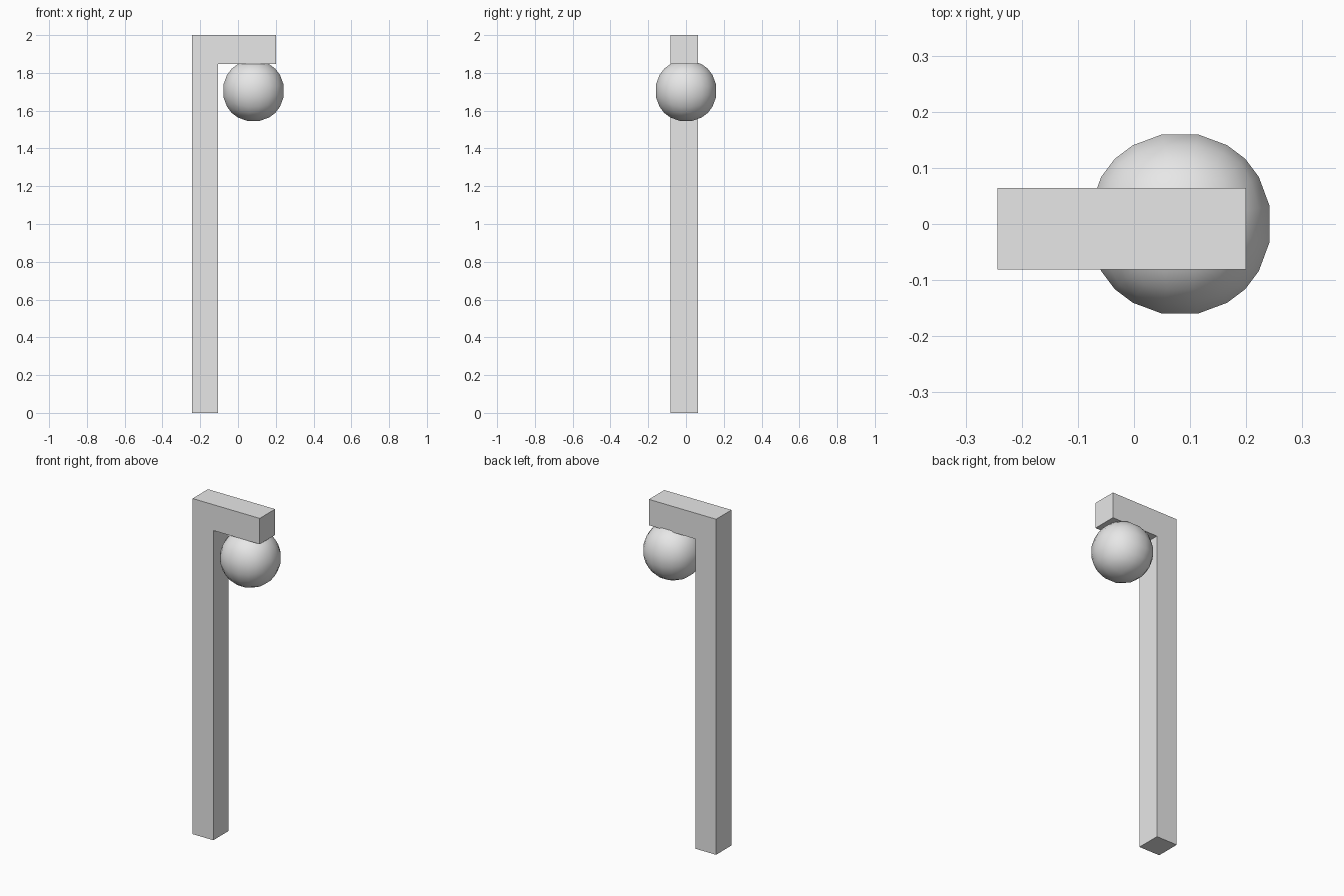
import bpy
import bmesh
from mathutils import Vector

default = bpy.data.objects.get("Cube")
if default:
    bpy.data.objects.remove(default, do_unlink=True)


def material(name, grey):
    mat = bpy.data.materials.new(name)
    mat.use_nodes = True
    colour = (grey, grey, grey, 1)
    mat.diffuse_color = colour
    mat.node_tree.nodes["Principled BSDF"].inputs["Base Color"].default_value = colour
    return mat


def add_object(name, bm, mat):
    bmesh.ops.recalc_face_normals(bm, faces=bm.faces)
    mesh = bpy.data.meshes.new(name)
    bm.to_mesh(mesh)
    bm.free()
    mesh.materials.append(mat)
    obj = bpy.data.objects.new(name, mesh)
    bpy.context.collection.objects.link(obj)
    return obj


grey = material("light grey", 0.8)

# Post with its overhanging arm: an L profile pushed through in y
LEFT, INNER, RIGHT = -0.243, -0.106, 0.2
FRONT, BACK = -0.081, 0.064
UNDERSIDE, TOP = 1.846, 2.0
outline = [(LEFT, 0), (INNER, 0), (INNER, UNDERSIDE),
           (RIGHT, UNDERSIDE), (RIGHT, TOP), (LEFT, TOP)]
bm = bmesh.new()
profile = bm.faces.new([bm.verts.new((x, FRONT, z)) for x, z in outline])
pushed = bmesh.ops.extrude_face_region(bm, geom=[profile], use_keep_orig=True)
moved = [v for v in pushed["geom"] if isinstance(v, bmesh.types.BMVert)]
bmesh.ops.translate(bm, verts=moved, vec=(0, BACK - FRONT, 0))
add_object("post_and_arm", bm, grey)

# Hanging globe: a gridded cube blown up to a ball
CENTRE, RADIUS = Vector((0.082, 0, 1.705)), 0.166
bm = bmesh.new()
bmesh.ops.create_cube(bm, size=2)
bmesh.ops.subdivide_edges(bm, edges=bm.edges, cuts=4, use_grid_fill=True)
for v in bm.verts:
    v.co = CENTRE + v.co.normalized() * RADIUS
globe = add_object("globe", bm, grey)
globe.data.shade_smooth()
